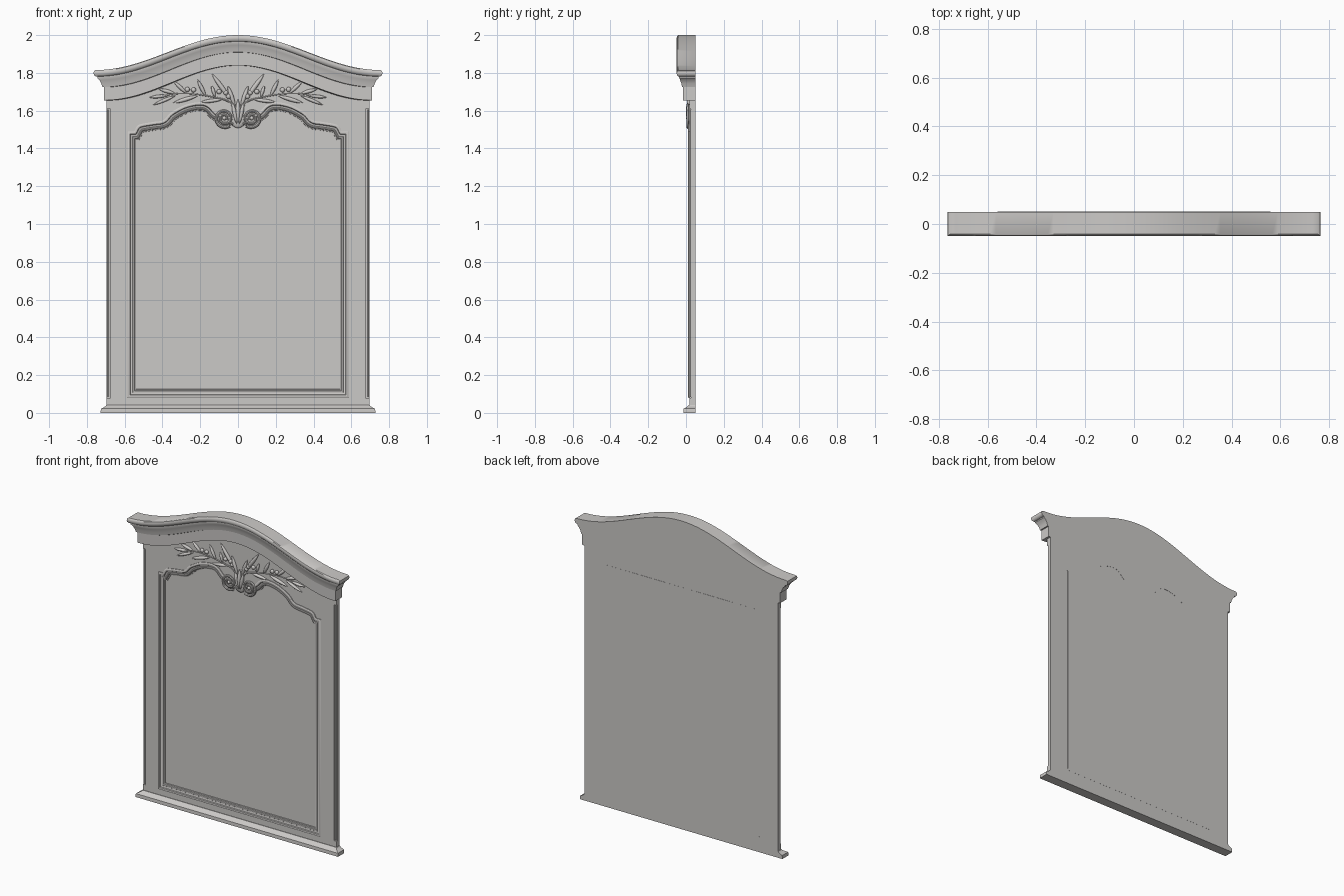
import bpy, bmesh, math
from mathutils import Vector, Matrix

if "Cube" in bpy.data.objects:
    bpy.data.objects.remove(bpy.data.objects["Cube"])

mat = bpy.data.materials.new("warm_grey")
mat.diffuse_color = (0.6, 0.585, 0.57, 1)
mat.use_nodes = True
mat.node_tree.nodes["Principled BSDF"].inputs["Base Color"].default_value = mat.diffuse_color


def finish(name, bm, angle=35):
    bmesh.ops.recalc_face_normals(bm, faces=bm.faces)
    me = bpy.data.meshes.new(name)
    bm.to_mesh(me)
    bm.free()
    ob = bpy.data.objects.new(name, me)
    bpy.context.collection.objects.link(ob)
    me.materials.append(mat)
    bpy.ops.object.select_all(action='DESELECT')
    ob.select_set(True)
    bpy.context.view_layer.objects.active = ob
    bpy.ops.object.shade_smooth_by_angle(angle=math.radians(angle))
    return ob


def box(name, x0, x1, y0, y1, z0, z1):
    bm = bmesh.new()
    bmesh.ops.create_cube(bm, size=1)
    for v in bm.verts:
        v.co = Vector(((x0 + x1) / 2 + v.co.x * (x1 - x0),
                       (y0 + y1) / 2 + v.co.y * (y1 - y0),
                       (z0 + z1) / 2 + v.co.z * (z1 - z0)))
    return finish(name, bm)


def moulded_slab(name, profile, rise, n):
    """Profile (half width, front y, dz) carried across the width, flat back."""
    bm = bmesh.new()
    ts = [-1 + 2 * i / n for i in range(n + 1)]
    front = [[bm.verts.new((t * w, y, rise(t) + dz)) for w, y, dz in profile] for t in ts]
    back = [[bm.verts.new((t * w, 0.05, rise(t) + dz)) for w, y, dz in profile] for t in ts]
    m = len(profile)
    for i in range(n):
        for g in (front, back):
            for j in range(m - 1):
                bm.faces.new((g[i][j], g[i + 1][j], g[i + 1][j + 1], g[i][j + 1]))
        for j in (0, m - 1):
            bm.faces.new((front[i][j], front[i + 1][j], back[i + 1][j], back[i][j]))
    for i in (0, n):
        for j in range(m - 1):
            bm.faces.new((front[i][j], front[i][j + 1], back[i][j + 1], back[i][j]))
    return finish(name, bm)


def tube(name, pts, radius, y, taper=1.0):
    cu = bpy.data.curves.new(name, 'CURVE')
    cu.dimensions = '3D'
    cu.bevel_depth = radius
    cu.bevel_resolution = 2
    cu.use_fill_caps = True
    sp = cu.splines.new('POLY')
    sp.points.add(len(pts) - 1)
    for i, (p, (x, z)) in enumerate(zip(sp.points, pts)):
        p.co = (x, y, z, 1)
        p.radius = 1 + (taper - 1) * i / (len(pts) - 1)
    return curve_to_mesh(name, cu)


def curve_to_mesh(name, cu, matrix=Matrix()):
    tmp = bpy.data.objects.new(name + "_curve", cu)
    bpy.context.collection.objects.link(tmp)
    bpy.context.view_layer.update()
    me = bpy.data.meshes.new_from_object(tmp.evaluated_get(bpy.context.evaluated_depsgraph_get()))
    bm = bmesh.new()
    bm.from_mesh(me)
    bm.transform(matrix)
    bmesh.ops.remove_doubles(bm, verts=bm.verts, dist=1e-5)
    bpy.data.objects.remove(tmp)
    return finish(name, bm)


def smooth(pts, k=5):
    """Catmull-Rom resampling of a 2D path."""
    p = [Vector(q) for q in pts]
    p = [2 * p[0] - p[1]] + p + [2 * p[-1] - p[-2]]
    out = []
    for i in range(1, len(p) - 2):
        a, b, c, d = p[i - 1:i + 3]
        for s in range(k):
            t = s / k
            out.append(0.5 * (2 * b + (c - a) * t + (2 * a - 5 * b + 4 * c - d) * t * t
                              + (3 * b - a - 3 * c + d) * t ** 3))
    return [tuple(q) for q in out + [p[-2]]]


def blob(name, a, b, width, depth, y, pointed=True):
    """Leaf or bud lying on the front, from point a to tip b."""
    a, b = Vector(a), Vector(b)
    d = (b - a).normalized()
    mid, half = (a + b) / 2, (b - a).length / 2
    bm = bmesh.new()
    bmesh.ops.create_uvsphere(bm, u_segments=12, v_segments=10, radius=1)
    for v in bm.verts:
        s = v.co.z
        k = math.sqrt(max(0, 1 - s * s)) ** 0.6 if pointed else 1
        u, h = v.co.x * k * width, v.co.y * k * depth
        v.co = (mid.x + d.x * half * s - d.y * u, y + h, mid.y + d.y * half * s + d.x * u)
    return finish(name, bm, 60)


# Arched cornice with bead, cove and frieze
arch = lambda t: 1.815 + 0.185 * (0.5 + 0.5 * math.cos(math.pi * t))
cornice = [(.755, -.042, 0), (.762, -.047, -.005), (.765, -.05, -.016), (.762, -.047, -.027),
           (.755, -.042, -.033), (.745, -.036, -.034), (.745, -.036, -.042), (.733, -.031, -.053),
           (.724, -.025, -.07), (.718, -.021, -.09), (.71, -.016, -.091), (.71, -.015, -.16),
           (.694, .018, -.161)]
moulded_slab("arched_cornice", cornice, arch, 64)

# Base moulding
base = [(.697, .015, .042), (.70, .01, .036), (.708, .003, .031), (.718, -.006, .026),
        (.725, -.012, .022), (.727, -.013, .012), (.727, -.013, 0)]
moulded_slab("base_moulding", base, lambda t: 0, 1)

# Shaped outline of the mirror opening, counter-clockwise from the front
half = smooth([(.55, 1.49), (.525, 1.525), (.45, 1.54), (.395, 1.55), (.355, 1.59), (.28, 1.63),
               (.2, 1.645), (.15, 1.63), (.1, 1.585), (0, 1.56)])
outline = ([(-.585, .08), (.585, .08), (.585, 1.49)] + half
           + [(-x, z) for x, z in half[-2::-1]] + [(-.585, 1.49)])


def inset(d):
    res, n = [], len(outline)
    for i in range(n):
        p = Vector(outline[i])
        e1 = (p - Vector(outline[i - 1])).normalized()
        e2 = (Vector(outline[(i + 1) % n]) - p).normalized()
        n1, n2 = Vector((-e1.y, e1.x)), Vector((-e2.y, e2.x))
        res.append(p + (n1 + n2) * d / max(0.6, 1 + n1.dot(n2)))
    return res


# Frame body: flat board with the shaped opening
cu = bpy.data.curves.new("frame_body", 'CURVE')
cu.dimensions = '2D'
cu.fill_mode = 'BOTH'
cu.extrude = 0.016
top = [(.675 * (1 - i / 16), arch(.675 * (1 - i / 16) / .765) - .06) for i in range(33)]
for pts in ([(-.675, .005), (.675, .005)] + top, [tuple(p) for p in inset(.02)]):
    sp = cu.splines.new('POLY')
    sp.points.add(len(pts) - 1)
    sp.use_cyclic_u = True
    for p, (x, z) in zip(sp.points, pts):
        p.co = (x, z, 0, 1)
curve_to_mesh("frame_body", cu, Matrix.Translation((0, .034, 0)) @ Matrix.Rotation(math.pi / 2, 4, 'X'))

# Moulding around the opening
bm = bmesh.new()
section = [(0, .02), (0, .013), (.004, .0105), (.009, .0095), (.014, .0115), (.017, .017), (.027, .02),
           (.029, .017), (.033, .0155), (.037, .017), (.039, .022), (.045, .024), (.046, .032)]
rings = [[bm.verts.new((p.x, y, p.y)) for p in inset(d)] for d, y in section]
n = len(outline)
for r0, r1 in zip(rings, rings[1:]):
    for i in range(n):
        bm.faces.new((r0[i], r0[(i + 1) % n], r1[(i + 1) % n], r1[i]))
finish("opening_moulding", bm)

# Mirror plate and back panel
box("mirror_plate", -.6, .6, .029, .049, .07, 1.66)
box("back_panel", -.56, .56, .04, .0505, .09, 1.57)

leaves = [((.015, 1.62), (.055, 1.735), .011), ((.04, 1.66), (.138, 1.795), .012),
          ((.17, 1.675), (.215, 1.765), .010), ((.12, 1.67), (.14, 1.735), .009),
          ((.27, 1.69), (.34, 1.755), .010), ((.33, 1.69), (.42, 1.715), .010),
          ((.37, 1.68), (.47, 1.67), .009), ((.33, 1.68), (.45, 1.63), .009),
          ((.21, 1.68), (.345, 1.64), .011), ((.08, 1.66), (.2, 1.645), .010)]
berries = [(.065, 1.695), (.10, 1.70), (.235, 1.71), (.268, 1.712), (.05, 1.675)]
stem = smooth([(.01, 1.58), (.045, 1.645), (.13, 1.672), (.25, 1.69), (.34, 1.688), (.42, 1.672)])
spiral = []
for i in range(49):
    a = math.radians(-125 + 700 * i / 48)
    r = .05 - .039 * i / 48
    spiral.append((.072 + r * math.cos(a), 1.56 + r * math.sin(a)))

for s, side in ((1, "right"), (-1, "left")):
    flip = lambda pts: [(s * x, z) for x, z in pts]
    # Corner stiles with a recessed bead
    x0, x1 = sorted((s * .675, s * .695))
    box(side + "_stile", x0, x1, .026, .05, .005, 1.75)
    box(side + "_stile_foot", x0, x1, .018, .03, .005, .08)
    box(side + "_stile_head", x0, x1, .018, .03, 1.61, 1.75)
    tube(side + "_corner_bead", flip([(.685, .085), (.685, 1.605)]), .006, .025)
    # Olive branch
    tube(side + "_stem", flip(stem), .005, .015, .5)
    for i, (a, b, w) in enumerate(leaves):
        blob(f"{side}_leaf_{i}", *flip([a, b]), w, .011, .016)
    for i, (x, z) in enumerate(berries):
        blob(f"{side}_berry_{i}", *flip([(x, z - .013), (x, z + .013)]), .013, .011, .015, False)
    # Scroll with its centre and backing
    tube(side + "_scroll", flip(spiral), .0085, .011, .7)
    blob(side + "_scroll_eye", *flip([(.072, 1.549), (.072, 1.571)]), .011, .012, .012, False)
    blob(side + "_scroll_back", *flip([(.072, 1.512), (.072, 1.608)]), .048, .012, .025, False)
    blob(side + "_centre_petal", *flip([(.006, 1.53), (.03, 1.645)]), .011, .013, .013)

# Centre bud and lower shell between the scrolls
blob("centre_bud", (0, 1.53), (0, 1.66), .013, .016, .015)
blob("centre_shell", (0, 1.508), (0, 1.60), .04, .013, .024, False)
